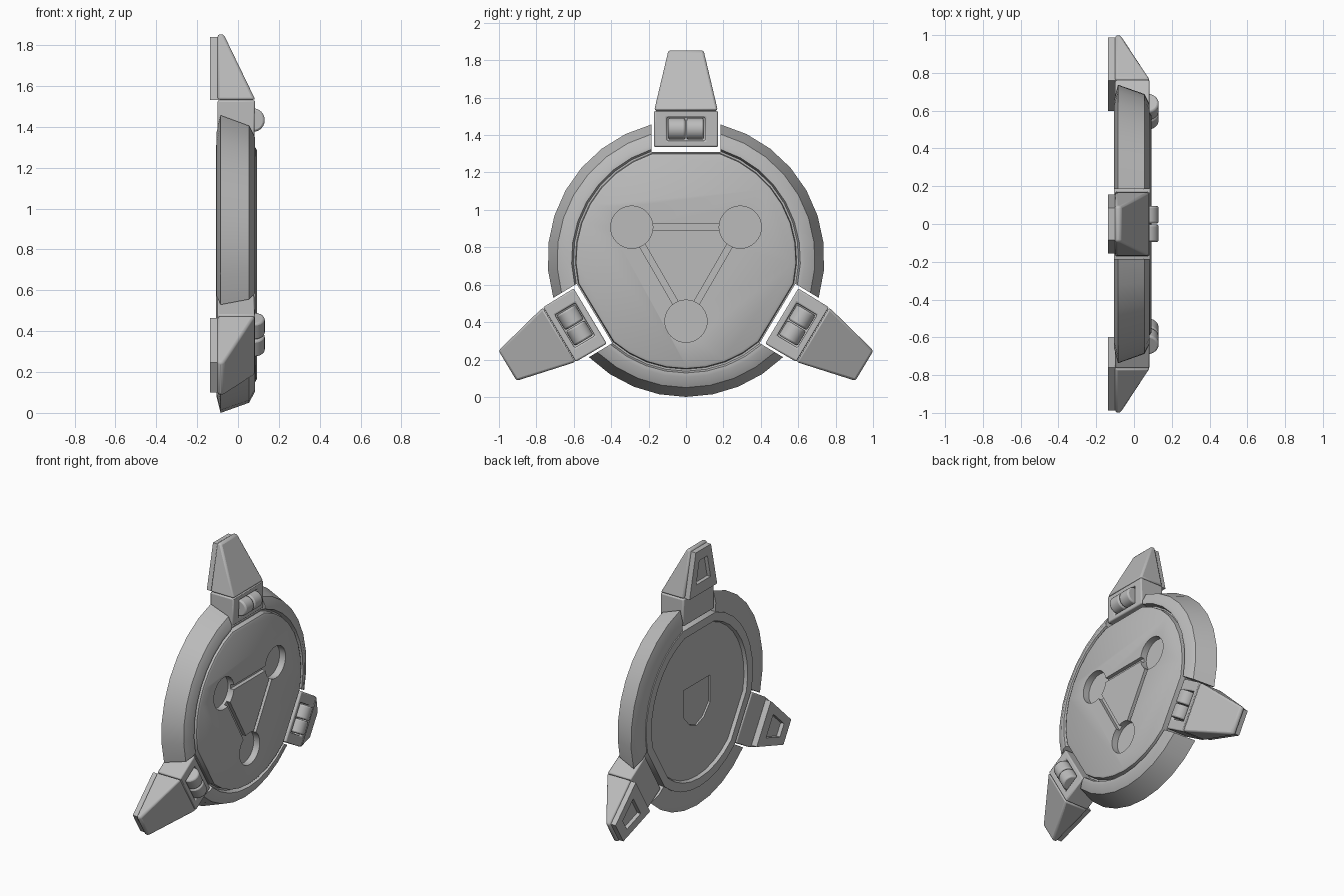
import bpy, bmesh, math
from mathutils import Matrix, Vector

if "Cube" in bpy.data.objects:
    bpy.data.objects.remove(bpy.data.objects["Cube"], do_unlink=True)

grey = bpy.data.materials.new("matte_grey")
grey.use_nodes = True
GREY = (0.5, 0.5, 0.5, 1)
grey.diffuse_color = GREY
grey.node_tree.nodes["Principled BSDF"].inputs["Base Color"].default_value = GREY

CENTRE = Matrix.Translation((0, 0, 0.74))
ARMS = [0, math.radians(121), math.radians(239)]
NOTCH = 0.185      # half width of the gap around each arm
STEPS = 8          # facets of the disc between two arms


def polar(x, r, a):
    return Vector((x, -r * math.sin(a), r * math.cos(a)))


def make(name, bm, matrix=CENTRE):
    bmesh.ops.recalc_face_normals(bm, faces=bm.faces)
    mesh = bpy.data.meshes.new(name)
    bm.to_mesh(mesh)
    bm.free()
    ob = bpy.data.objects.new(name, mesh)
    bpy.context.collection.objects.link(ob)
    mesh.materials.append(grey)
    ob.matrix_world = matrix
    return ob


def loft(name, loops, matrix=CENTRE, closed=False):
    """Skin a row of equal loops; cap the two end loops."""
    bm = bmesh.new()
    rows = [[bm.verts.new(p) for p in loop] for loop in loops]
    for a, b in zip(rows, rows[1:]):
        for i in range(len(a)):
            j = (i + 1) % len(a)
            bm.faces.new((a[i], a[j], b[j], b[i]))
    bm.faces.new(rows[0])
    bm.faces.new(rows[-1])
    return make(name, bm, matrix)


def tapered_box(name, low, high, matrix=CENTRE):
    """Each end is (height, half width, back x, front x)."""
    def quad(z, w, x0, x1):
        return [(x0, -w, z), (x1, -w, z), (x1, w, z), (x0, w, z)]
    return loft(name, [quad(*low), quad(*high)], matrix)


def cylinder(name, radius, depth, sides, matrix):
    bm = bmesh.new()
    bmesh.ops.create_cone(bm, cap_ends=True, segments=sides,
                          radius1=radius, radius2=radius, depth=depth)
    return make(name, bm, matrix)


def activate(ob):
    bpy.ops.object.select_all(action="DESELECT")
    ob.select_set(True)
    bpy.context.view_layer.objects.active = ob


def cut(ob, cutter):
    bpy.context.view_layer.update()
    mod = ob.modifiers.new("cut", "BOOLEAN")
    mod.operation, mod.solver, mod.object = "DIFFERENCE", "EXACT", cutter
    activate(ob)
    bpy.ops.object.modifier_apply(modifier=mod.name)
    bpy.data.objects.remove(cutter, do_unlink=True)


def bevel(ob, width, segments=2):
    mod = ob.modifiers.new("soft_edges", "BEVEL")
    mod.width, mod.segments, mod.limit_method = width, segments, "ANGLE"


def smooth(ob):
    activate(ob)
    bpy.ops.object.shade_smooth_by_angle(angle=math.radians(30))


def sector_angles(k, r):
    """Angles from one arm gap to the next at radius r."""
    gap = math.asin(NOTCH / r)
    start = ARMS[k] + gap
    end = (ARMS + [2 * math.pi])[k + 1] - gap
    return [start + (end - start) * i / STEPS for i in range(STEPS + 1)]


# Outer rim in three sectors, open where the arms sit
rim_profile = [(-0.085, 0.74), (0.055, 0.69), (0.083, 0.635), (0.083, 0.612),
               (0.05, 0.602), (0.05, 0.595), (-0.1, 0.595), (-0.105, 0.66)]
for k in range(3):
    columns = [[polar(x, r, a) for a in sector_angles(k, r)] for x, r in rim_profile]
    smooth(loft("rim_sector", [list(row) for row in zip(*columns)]))

# Core plate, circular with a flat beside each arm
core_profile = [(-0.085, 0.53), (-0.107, 0.54), (-0.107, 0.6),
                (0.05, 0.6), (0.05, 0.592), (0.085, 0.588), (0.092, 0.575)]
core_angles = [a for k in range(3) for a in sector_angles(k, 0.6)]
core = loft("core_plate", [[polar(x, r, a) for a in core_angles] for x, r in core_profile])

# Triangle of grooves and three round sockets on the front
sockets = [polar(0.1, 0.335, math.radians(a)) for a in (60, 180, 300)]
for p, q in zip(sockets, sockets[1:] + sockets[:1]):
    along = (q - p).normalized()
    side = along.cross(Vector((1, 0, 0))) * 0.016
    depth = Vector((0.035, 0, 0))
    ends = [[e - side - depth, e + side - depth, e + side + depth, e - side + depth]
            for e in (p, q)]
    cut(core, loft("groove_cutter", ends))
for p in sockets:
    turn = Matrix.Translation(p) @ Matrix.Rotation(math.pi / 2, 4, "Y")
    cut(core, cylinder("socket_cutter", 0.113, 0.11, 32, CENTRE @ turn))

# Shield-shaped inset on the back
shield = [(-0.15, 0.13), (0.15, 0.13), (0.15, -0.06), (0.08, -0.14),
          (0, -0.17), (-0.08, -0.14), (-0.15, -0.06)]
cut(core, loft("shield_cutter", [[(x, y, z) for y, z in shield] for x in (-0.2, -0.072)]))
smooth(core)

# Three arms, each a block with rollers, a tapered fin and a back pad
for angle in ARMS:
    place = CENTRE @ Matrix.Rotation(angle, 4, "X")

    block = tapered_box("arm_block", (0.597, 0.172, -0.1, 0.08),
                        (0.79, 0.17, -0.1, 0.083), place)
    cut(block, tapered_box("roller_recess_cutter", (0.63, 0.102, 0.03, 0.2),
                           (0.756, 0.102, 0.03, 0.2), place))
    bevel(block, 0.008)
    smooth(block)

    fin = tapered_box("arm_fin", (0.792, 0.17, -0.1, 0.085),
                      (1.113, 0.094, -0.1, -0.07), place)
    bevel(fin, 0.012)
    smooth(fin)

    pad = tapered_box("back_pad", (0.792, 0.155, -0.137, -0.095),
                      (1.1, 0.085, -0.137, -0.095), place)
    cut(pad, tapered_box("pad_window_cutter", (0.87, 0.08, -0.2, -0.11),
                         (1.03, 0.045, -0.2, -0.11), place))
    smooth(pad)

    for y in (-0.049, 0.049):
        turn = Matrix.Translation((0.073, y, 0.693)) @ Matrix.Rotation(math.pi / 2, 4, "X")
        roller = cylinder("roller", 0.058, 0.092, 24, place @ turn)
        bevel(roller, 0.01)
        smooth(roller)
